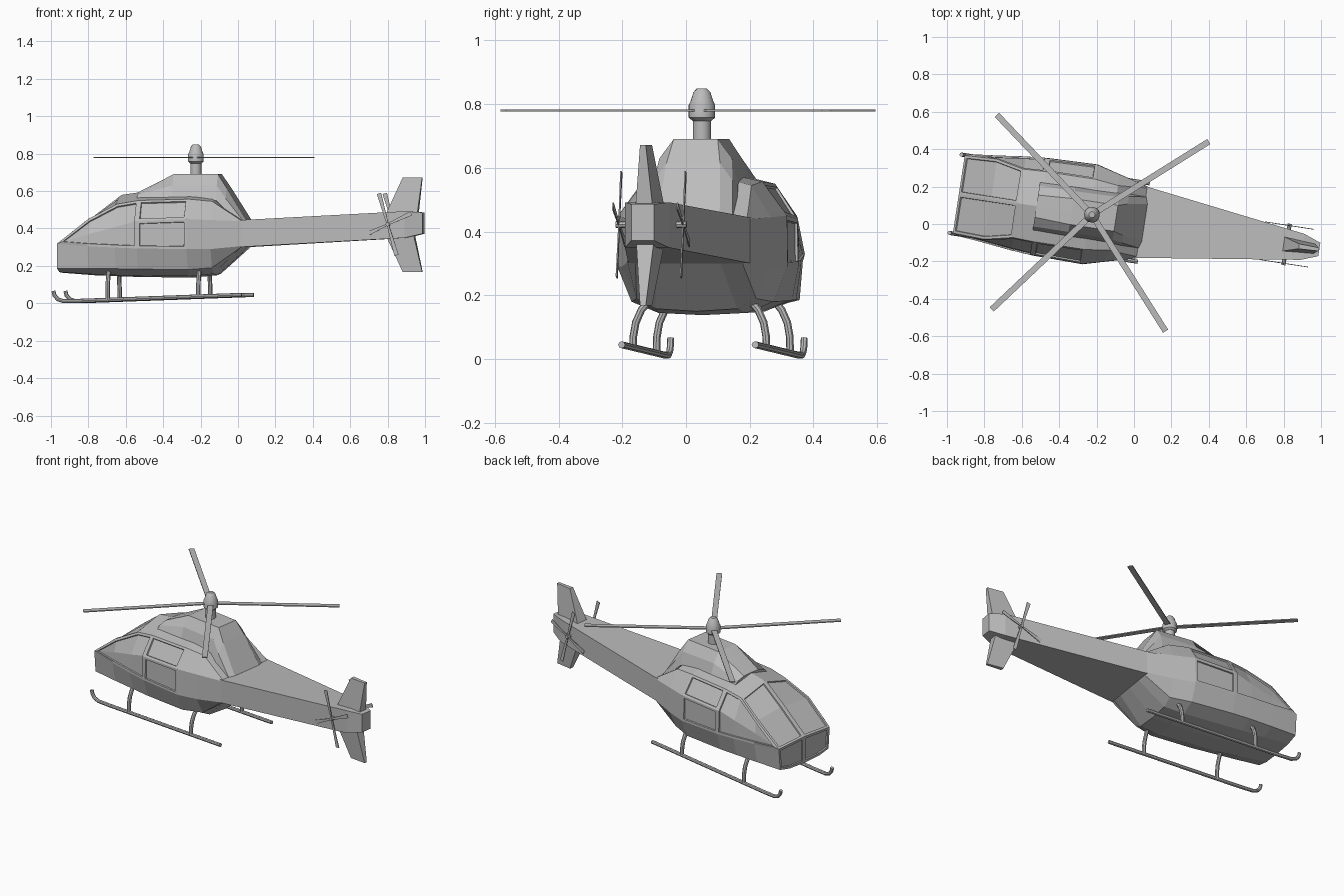
import bpy, bmesh
from math import sin, cos, radians
from mathutils import Matrix, Vector

if "Cube" in bpy.data.objects:
    bpy.data.objects.remove(bpy.data.objects["Cube"])

HUB = (-0.225, 0.05, 0)     # the rotor axis is the local origin
YAW = radians(-8.7)         # nose points along local -x

grey = bpy.data.materials.new("plain grey")
grey.use_nodes = True
grey.diffuse_color = (0.5, 0.5, 0.5, 1)
grey.node_tree.nodes["Principled BSDF"].inputs["Base Color"].default_value = (0.5, 0.5, 0.5, 1)


def place(ob):
    ob.location = HUB
    ob.rotation_euler = (0, 0, YAW)
    ob.data.materials.append(grey)
    return ob


def finish(bm, name, smooth=False):
    bmesh.ops.recalc_face_normals(bm, faces=bm.faces[:])
    me = bpy.data.meshes.new(name)
    bm.to_mesh(me)
    bm.free()
    ob = place(bpy.data.objects.new(name, me))
    bpy.context.collection.objects.link(ob)
    if smooth:
        smooth_object(ob)
    return ob


def smooth_object(ob):
    bpy.ops.object.select_all(action='DESELECT')
    ob.select_set(True)
    bpy.context.view_layer.objects.active = ob
    bpy.ops.object.shade_smooth_by_angle(angle=radians(35))


def loft(sections):
    """Skin mirrored half profiles; returns bmesh, a quad lookup and the front caps."""
    bm, found, quads = bmesh.new(), {}, {}

    def vert(co):
        key = tuple(round(c, 4) for c in co)
        if key not in found:
            found[key] = bm.verts.new(co)
        return found[key]

    def face(verts):
        verts = list(dict.fromkeys(verts))
        return bm.faces.new(verts) if len(verts) > 2 else None

    sides = {s: [[vert((x, s * v, z)) for v, z in half] for x, half in sections] for s in (1, -1)}
    for s, rows in sides.items():
        for i in range(len(rows) - 1):
            for j in range(len(rows[0]) - 1):
                quads[s, i, j] = face([rows[i][j], rows[i + 1][j], rows[i + 1][j + 1], rows[i][j + 1]])
    caps = [face(sides[s][0]) for s in (1, -1)]
    for s in (1, -1):
        face(sides[s][-1])
    return bm, quads, caps


def taper_box(name, bottom, top):
    """Six-sided block between two four-point outlines."""
    bm = bmesh.new()
    a, b = ([bm.verts.new(p) for p in ring] for ring in (bottom, top))
    bm.faces.new(a)
    bm.faces.new(b)
    for i in range(4):
        k = (i + 1) % 4
        bm.faces.new([a[i], a[k], b[k], b[i]])
    return finish(bm, name)


def tube(name, points, radius):
    cu = bpy.data.curves.new(name, 'CURVE')
    cu.dimensions = '3D'
    cu.bevel_depth, cu.bevel_resolution, cu.use_fill_caps = radius, 2, True
    sp = cu.splines.new('POLY')
    sp.points.add(len(points) - 1)
    for p, co in zip(sp.points, points):
        p.co = (*co, 1)
    ob = place(bpy.data.objects.new(name, cu))
    bpy.context.collection.objects.link(ob)
    bpy.ops.object.select_all(action='DESELECT')
    ob.select_set(True)
    bpy.context.view_layer.objects.active = ob
    bpy.ops.object.convert(target='MESH')
    smooth_object(bpy.context.view_layer.objects.active)


def lathe(name, profile, segments=16):
    bm = bmesh.new()
    rings = [[bm.verts.new((r * cos(radians(360 * k / segments)), r * sin(radians(360 * k / segments)), z))
              for k in range(segments)] for r, z in profile]
    for a, b in zip(rings, rings[1:]):
        for k in range(segments):
            n = (k + 1) % segments
            bm.faces.new([a[k], a[n], b[n], b[k]])
    bm.faces.new(rings[0])
    bm.faces.new(rings[-1])
    return finish(bm, name, True)


# Cabin: half profiles run keel, floor edge, bilge, belt, waist, shoulder, roof centre
cabin = [
    (-.72, [(0, .163), (.12, .167), (.2, .185), (.21, .318), (.21, .318), (.21, .318), (0, .328)]),
    (-.55, [(0, .15), (.13, .156), (.215, .185), (.236, .305), (.233, .37), (.217, .45), (0, .468)]),
    (-.40, [(0, .144), (.14, .15), (.225, .185), (.254, .298), (.25, .41), (.185, .53), (0, .58)]),
    (-.28, [(0, .14), (.14, .148), (.23, .183), (.264, .293), (.262, .44), (.19, .55), (0, .597)]),
    (-.01, [(0, .138), (.14, .145), (.225, .18), (.27, .29), (.268, .45), (.19, .557), (0, .6)]),
    (.115, [(0, .15), (.13, .158), (.19, .19), (.236, .29), (.235, .445), (.175, .545), (0, .59)]),
    (.27, [(0, .3), (.1, .3), (.17, .3), (.195, .305), (.195, .44), (.185, .445), (0, .446)]),
]
bm, quads, caps = loft(cabin)
bmesh.ops.recalc_face_normals(bm, faces=bm.faces[:])
windows = [[c] for c in caps]
for s in (1, -1):
    windows += [
        [quads[s, 0, 5], quads[s, 1, 5]],                               # windscreen
        [quads[s, i, j] for i in (0, 1, 2) for j in (3, 4)],            # front side window
        [quads[s, 3, 4]],                                               # door window
        [quads[s, 3, 3]],                                               # door panel
    ]
for group in windows:
    group = [f for f in group if f]
    bmesh.ops.inset_region(bm, faces=group, thickness=.014, depth=0, use_even_offset=True, use_boundary=True)
    bmesh.ops.inset_region(bm, faces=group, thickness=.002, depth=-.008, use_even_offset=True, use_boundary=True)
finish(bm, "cabin")

# Engine cowling on the roof
cowl = [
    (-.30, [(0, .56), (.13, .56), (.11, .58), (.06, .595), (0, .597)]),
    (-.11, [(0, .54), (.135, .56), (.11, .63), (.07, .69), (0, .69)]),
    (.13, [(0, .5), (.135, .55), (.115, .63), (.07, .69), (0, .69)]),
    (.18, [(0, .45), (.14, .5), (.125, .56), (.085, .615), (0, .615)]),
    (.285, [(0, .42), (.14, .42), (.14, .43), (.1, .446), (0, .446)]),
]
finish(loft(cowl)[0], "engine_cowling")

# Tail boom
boom = [
    (.25, [(0, .3), (.195, .3), (.195, .444), (0, .444)]),
    (1.14, [(0, .35), (.07, .35), (.07, .492), (0, .492)]),
    (1.23, [(0, .372), (.036, .372), (.036, .486), (0, .486)]),
]
finish(loft(boom)[0], "tail_boom")


# Tail fins
def fin_ring(x0, x1, half, z):
    return [(x0, -half, z), (x1, -half * .7, z), (x1, half * .7, z), (x0, half, z)]


taper_box("upper_fin", fin_ring(1.03, 1.2, .04, .47), fin_ring(1.12, 1.225, .013, .672))
taper_box("lower_fin", fin_ring(1.03, 1.18, .04, .37), fin_ring(1.12, 1.225, .013, .168))

# Main rotor
lathe("rotor_mast", [(.029, .66), (.029, .755)])
lathe("rotor_hub", [(.03, .748), (.042, .758), (.042, .797), (.035, .812), (.027, .838), (.016, .849)])
for n, angle in enumerate((32, 133.6, 223.4, 302.3)):
    turn = Matrix.Rotation(radians(angle) - YAW, 3, 'Z')
    rings = [[turn @ Vector((.03, y, z)) for y, z in ((-w, .777), (w, .777), (w, .783), (-w, .783))]
             for w in (.016,)]
    far = [p + turn @ Vector((.707, 0, 0)) for p in rings[0]]
    taper_box(f"rotor_blade_{n + 1}", rings[0], far)

# Twin tail rotors
for s, side in ((1, "left"), (-1, "right")):
    tube(f"{side}_tail_rotor_shaft", [(1.053, s * .06, .422), (1.053, s * .112, .422)], .011)
    for n, (angle, length) in enumerate(((106, .172), (286, .172), (25, .14), (205, .14))):
        a = radians(angle)
        along, across = Vector((cos(a), 0, sin(a))), Vector((-sin(a), 0, cos(a)))
        centre = Vector((1.053, s * .102, .422))

        def blade_end(r, w):
            return [centre + along * r + across * k * w + Vector((0, t, 0))
                    for k, t in ((-1, -.002), (1, -.002), (1, .002), (-1, .002))]
        taper_box(f"{side}_tail_blade_{n + 1}", blade_end(0, .005), blade_end(length, .012))

# Landing skids and struts
for s, side in ((1, "left"), (-1, "right")):
    runner = [(-.738, .066), (-.732, .042), (-.715, .022), (-.685, .012), (-.6, .013), (.28, .045)]
    tube(f"{side}_skid", [(x, s * .212, z) for x, z in runner], .011)
    for x, foot, name in ((-.445, .017, "front"), (.045, .036, "rear")):
        bow = [(.212, foot), (.211, .07), (.203, .115), (.185, .155), (.155, .19)]
        tube(f"{side}_{name}_strut", [(x, s * v, z) for v, z in bow], .012)
